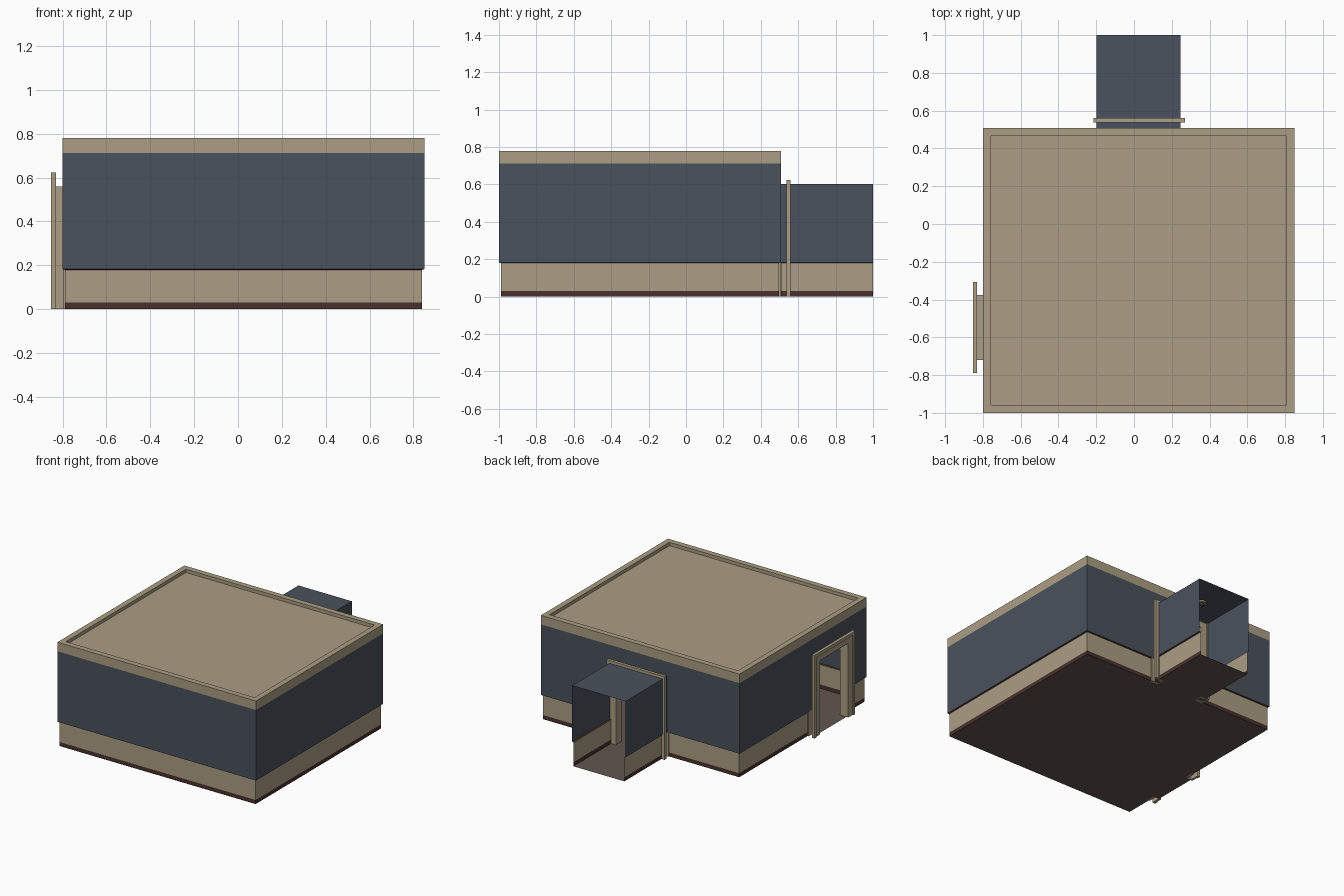
import bpy, bmesh, math
from mathutils import Vector

if "Cube" in bpy.data.objects:
    bpy.data.objects.remove(bpy.data.objects["Cube"])


def mat(name, rgb):
    m = bpy.data.materials.new(name)
    m.diffuse_color = (*rgb, 1)
    m.use_nodes = True
    m.node_tree.nodes["Principled BSDF"].inputs["Base Color"].default_value = m.diffuse_color
    return m


TAN = mat("tan trim", (0.407, 0.337, 0.227))
BLUE = mat("slate blue wall", (0.069, 0.085, 0.109))
BROWN = mat("dark brown skirting", (0.068, 0.030, 0.026))
FLOOR = mat("brown floor", (0.122, 0.091, 0.080))


def obj(name, quads, m):
    """Object from quads, each given as four points."""
    bm = bmesh.new()
    for q in quads:
        bm.faces.new([bm.verts.new(p) for p in q])
    bmesh.ops.remove_doubles(bm, verts=bm.verts, dist=1e-5)
    me = bpy.data.meshes.new(name)
    bm.to_mesh(me)
    bm.free()
    me.materials.append(m)
    o = bpy.data.objects.new(name, me)
    bpy.context.collection.objects.link(o)
    return o


def strip(a, b, z0, z1):
    return [(*a, z0), (*b, z0), (*b, z1), (*a, z1)]


def flat(x0, x1, y0, y1, z):
    return [(x0, y0, z), (x1, y0, z), (x1, y1, z), (x0, y1, z)]


def corners(x0, x1, y0, y1, d=0):
    return [(x0 + d, y0 + d), (x1 - d, y0 + d), (x1 - d, y1 - d), (x0 + d, y1 - d)]


BASE, RAIL = 0.03, 0.183
INSET = 0.01


def wall(name, outer, inner, top, gap=None, axis=0, gap_top=0):
    """Skirting, wainscot, rail ledge and upper wall, with an optional doorway."""
    def at(seg, v):
        p = list(seg[0])
        p[axis] = v
        return tuple(p)
    if gap:
        lo, hi = gap if outer[0][axis] < outer[1][axis] else gap[::-1]
        parts = [[(s[0], at(s, lo)) for s in (outer, inner)],
                 [(at(s, hi), s[1]) for s in (outer, inner)]]
        upper = [strip(at(outer, lo), at(outer, hi), gap_top, top)]
    else:
        parts, upper = [(outer, inner)], []
    base, wain, rail = [], [], []
    for o, i in parts:
        upper.append(strip(*o, RAIL, top))
        base.append(strip(*i, 0, BASE))
        wain.append(strip(*i, BASE, RAIL - 0.004))
        rail.append([(*o[0], RAIL), (*o[1], RAIL), (*i[1], RAIL - 0.004), (*i[0], RAIL - 0.004)])
    obj(name + "_upper", upper, BLUE)
    obj(name + "_wainscot", wain, TAN)
    obj(name + "_skirting", base, BROWN)
    obj(name + "_rail", rail, BROWN)


# Main room walls, with doorways on the left and back
X0, X1, Y0, Y1 = -0.8, 0.85, -1.0, 0.507
DOOR_L, DOOR_B, DOOR_H = (-0.72, -0.375), (-0.145, 0.2), 0.56
out, inn = corners(X0, X1, Y0, Y1), corners(X0, X1, Y0, Y1, INSET)
doors = {2: (DOOR_B, 0), 3: (DOOR_L, 1)}
for k, n in enumerate(("front_wall", "right_wall", "back_wall", "left_wall")):
    j = (k + 1) % 4
    gap, axis = doors.get(k, (None, 0))
    wall(n, (out[k], out[j]), (inn[k], inn[j]), 0.712, gap, axis, DOOR_H)

# Cornice rim and recessed ceiling
rim = corners(X0, X1, Y0, Y1, 0.042)
q = []
for k in range(4):
    j = (k + 1) % 4
    q += [strip(out[k], out[j], 0.712, 0.78), strip(rim[k], rim[j], 0.755, 0.78),
          [(*out[k], 0.78), (*out[j], 0.78), (*rim[j], 0.78), (*rim[k], 0.78)]]
obj("cornice", q, TAN)
obj("ceiling", [flat(X0 + 0.042, X1 - 0.042, Y0 + 0.042, Y1 - 0.042, 0.755)], TAN)

# Hallway, open at the far end
HX0, HX1, HY1, HZ = -0.198, 0.245, 1.0, 0.603
for n, x, s in (("hall_left_wall", HX0, 1), ("hall_right_wall", HX1, -1)):
    wall(n, ((x, Y1), (x, HY1)), ((x + s * INSET, Y1), (x + s * INSET, HY1)), HZ)
obj("hall_ceiling", [flat(HX0, HX1, Y1, HY1, HZ)], BLUE)

# Floors
obj("room_floor", [flat(X0 + INSET, X1 - INSET, Y0 + INSET, Y1 - INSET, 0)], FLOOR)
obj("hall_floor", [flat(HX0 + INSET, HX1 - INSET, Y1 - INSET, HY1, 0)], FLOOR)
obj("left_threshold", [flat(X0 - 0.03, X0 + INSET, *DOOR_L, 0)], FLOOR)


def portal(name, u0, u1, h, d0, d1, w, place):
    """Three-sided door surround of width w, swept round the opening u0..u1."""
    inner = [(u0, 0), (u0, h), (u1, h), (u1, 0)]
    outer = [(u0 - w, 0), (u0 - w, h + w), (u1 + w, h + w), (u1 + w, 0)]
    loops = [[place(u, d, z) for u, z in path]
             for path, d in ((inner, d0), (inner, d1), (outer, d1), (outer, d0))]
    q = []
    for a in range(4):
        A, B = loops[a], loops[(a + 1) % 4]
        q += [[A[i], A[i + 1], B[i + 1], B[i]] for i in range(3)]
    for e in (0, 3):
        q.append([l[e] for l in loops])
    o = obj(name, q, TAN)
    bm = bmesh.new()
    bm.from_mesh(o.data)
    bmesh.ops.recalc_face_normals(bm, faces=bm.faces)
    bm.to_mesh(o.data)
    bm.free()


# Door surrounds: jamb, outer casing with raised edge, inner casing
for n, (a, b), place in (
        ("left_door", DOOR_L, lambda u, d, z: (X0 - d, u, z)),
        ("hall_door", DOOR_B, lambda u, d, z: (u, Y1 + d, z))):
    portal(n + "_jamb", a + 0.004, b - 0.004, DOOR_H - 0.004, -0.005, 0.032, 0.004, place)
    portal(n + "_casing", a + 0.004, b - 0.004, DOOR_H - 0.004, 0.03, 0.046, 0.067, place)
    portal(n + "_casing_edge", a - 0.045, b + 0.045, DOOR_H + 0.04, 0.03, 0.053, 0.024, place)
    portal(n + "_inner_casing", a + 0.004, b - 0.004, DOOR_H - 0.004, -0.022, -0.001, 0.067, place)

# Small round lamp under the hall ceiling
bpy.ops.mesh.primitive_cylinder_add(vertices=16, radius=0.032, depth=0.012, location=(0.025, 0.76, HZ - 0.007))
bpy.context.object.name = "hall_lamp_base"
bpy.context.object.data.materials.append(TAN)
bpy.ops.mesh.primitive_uv_sphere_add(segments=12, ring_count=8, radius=0.016, location=(0.025, 0.76, HZ - 0.017))
bpy.context.object.name = "hall_lamp_bulb"
bpy.context.object.data.materials.append(BROWN)
